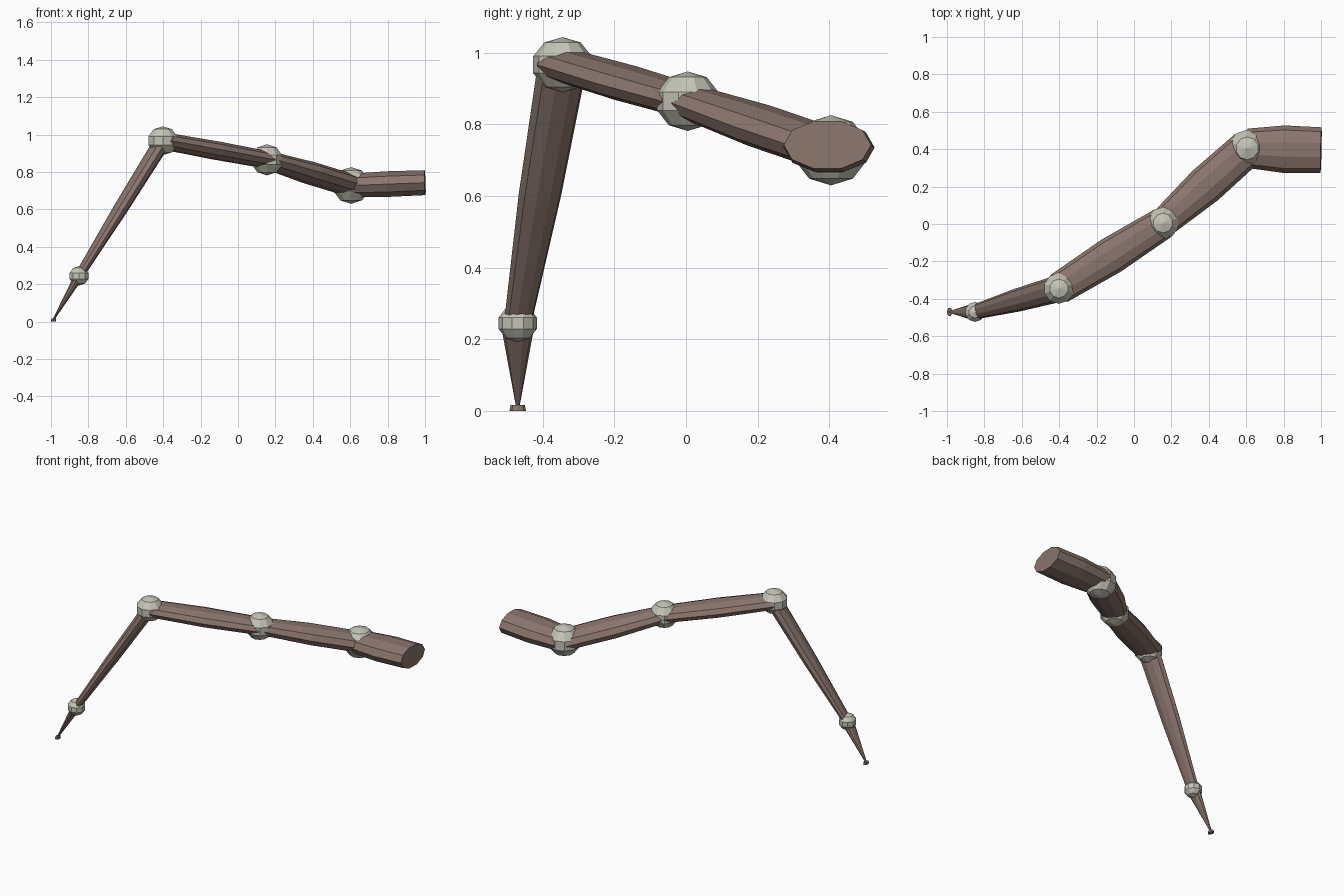
import bpy, bmesh, math
from mathutils import Vector, Matrix

if "Cube" in bpy.data.objects:
    bpy.data.objects.remove(bpy.data.objects["Cube"])


def material(name, color):
    m = bpy.data.materials.new(name)
    m.diffuse_color = (*color, 1)
    m.use_nodes = True
    m.node_tree.nodes["Principled BSDF"].inputs["Base Color"].default_value = m.diffuse_color
    return m


SHELL = material("brown shell", (0.255, 0.180, 0.152))
JOINT = material("pale grey joint", (0.56, 0.55, 0.47))


def finish(name, bm, mat):
    bmesh.ops.recalc_face_normals(bm, faces=bm.faces)
    me = bpy.data.meshes.new(name)
    bm.to_mesh(me)
    bm.free()
    me.materials.append(mat)
    ob = bpy.data.objects.new(name, me)
    bpy.context.collection.objects.link(ob)


def tube(name, a, b, rings, sides=10):
    """Flattened limb from a to b; rings = (fraction, half width, half height)."""
    a, b = Vector(a), Vector(b)
    d = (b - a).normalized()
    side = d.cross(Vector((0, 0, 1)))
    side = side.normalized() if side.length > 0.01 else Vector((0, 1, 0))
    up = side.cross(d)
    bm = bmesh.new()
    loops = []
    for t, w, h in rings:
        c = a.lerp(b, t)
        angles = [2 * math.pi * i / sides for i in range(sides)]
        loops.append([bm.verts.new(c + side * w * math.cos(q) + up * h * math.sin(q))
                      for q in angles])
    for l0, l1 in zip(loops, loops[1:]):
        for i in range(sides):
            j = (i + 1) % sides
            bm.faces.new((l0[i], l0[j], l1[j], l1[i]))
    bm.faces.new(loops[0])
    bm.faces.new(loops[-1])
    finish(name, bm, SHELL)


def ball(name, centre, r, h):
    bm = bmesh.new()
    bmesh.ops.create_uvsphere(bm, u_segments=10, v_segments=5, radius=1)
    bmesh.ops.transform(bm, verts=bm.verts,
                        matrix=Matrix.Translation(centre) @ Matrix.Diagonal((r, r, h, 1)))
    finish(name, bm, JOINT)


# joint positions from body to foot
root, hip, mid = (1.0, 0.395, 0.743), (0.605, 0.405, 0.728), (0.155, 0.005, 0.865)
knee, ankle, tip = (-0.402, -0.345, 0.967), (-0.85, -0.47, 0.245), (-0.986, -0.47, 0.012)

# limb segments
tube("hip_segment", hip, root, [(0, 0.105, 0.066), (0.5, 0.127, 0.072), (1, 0.122, 0.070)])
tube("inner_thigh", mid, hip, [(0, 0.078, 0.048), (0.5, 0.104, 0.060), (1, 0.100, 0.060)])
tube("outer_thigh", knee, mid, [(0, 0.085, 0.046), (0.5, 0.100, 0.050), (1, 0.086, 0.047)])
tube("shin", ankle, knee, [(0, 0.040, 0.023), (0.5, 0.062, 0.037), (1, 0.072, 0.043)])
tube("foot_spike", tip, ankle, [(0, 0.005, 0.005), (1, 0.048, 0.026)])
tube("foot_pad", (-0.986, -0.47, 0), (-0.986, -0.47, 0.016),
     [(0, 0.023, 0.014), (1, 0.020, 0.012)], 8)

# joint balls
ball("hip_joint", hip, 0.104, 0.098)
ball("middle_joint", mid, 0.090, 0.083)
ball("knee_joint", knee, 0.086, 0.077)
ball("ankle_joint", ankle, 0.056, 0.052)
